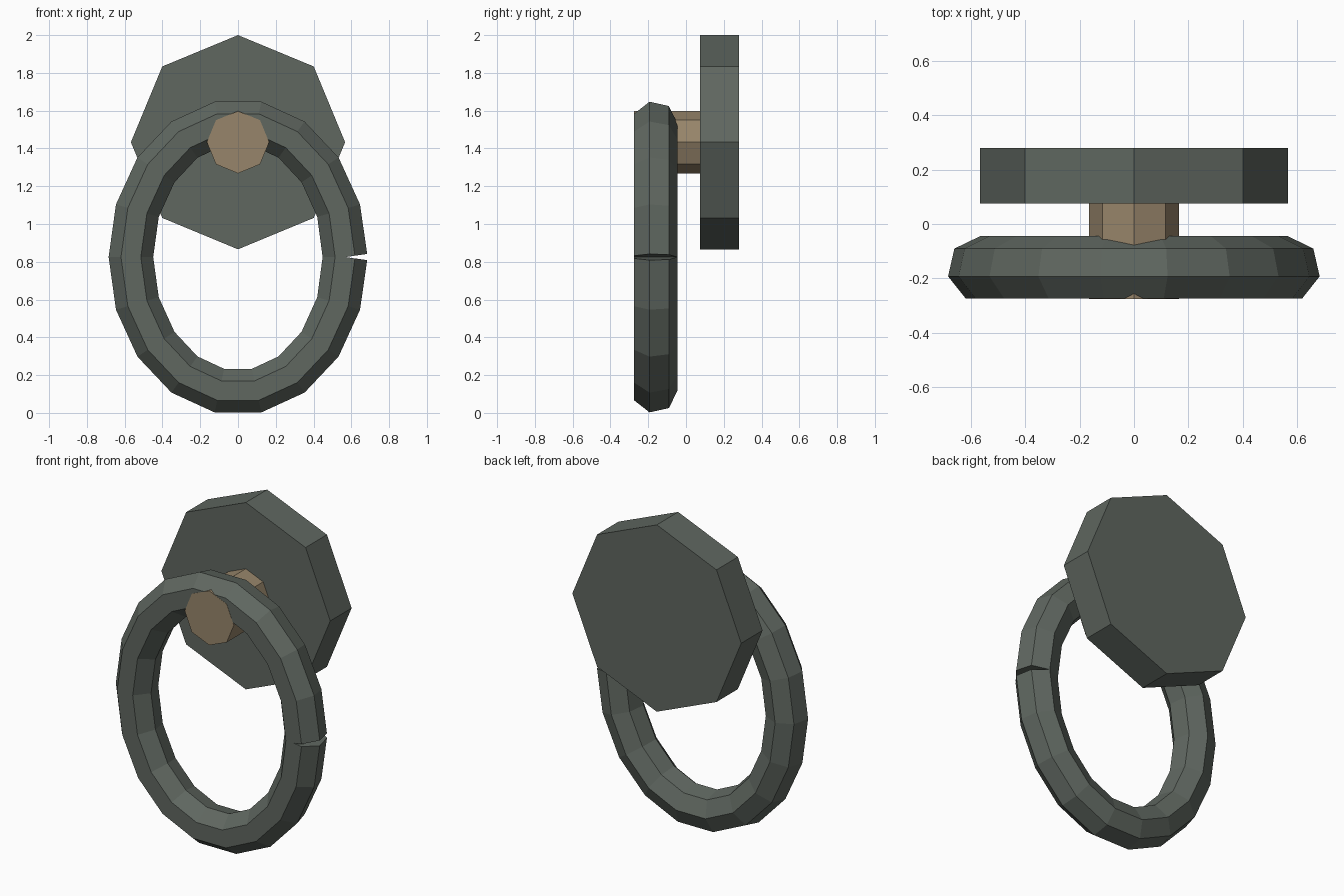
import bpy
import bmesh
from math import cos, sin, pi
from mathutils import Vector

cube = bpy.data.objects.get("Cube")
if cube:
    bpy.data.objects.remove(cube, do_unlink=True)


def make_material(name, rgb):
    mat = bpy.data.materials.new(name)
    mat.use_nodes = True
    mat.diffuse_color = (*rgb, 1)
    mat.node_tree.nodes["Principled BSDF"].inputs["Base Color"].default_value = (*rgb, 1)
    return mat


def octagon_block(name, radius, y_front, y_back, z, mat):
    """Eight-sided prism along y with a corner pointing up."""
    bpy.ops.mesh.primitive_cylinder_add(
        vertices=8, radius=radius, depth=y_back - y_front,
        location=(0, (y_front + y_back) / 2, z), rotation=(pi / 2, 0, 0))
    obj = bpy.context.object
    obj.name = name
    obj.data.materials.append(mat)
    return obj


def open_ring(name, center, rx, rz, tube, segments, sides, mat):
    """Oval hoop swept along an open path, so its square ends leave a notch."""
    path = [center + Vector((rx * cos(2 * pi * i / segments), 0,
                             rz * sin(2 * pi * i / segments)))
            for i in range(segments + 1)]
    steps = [(b - a).normalized() for a, b in zip(path, path[1:])]
    depth = Vector((0, 1, 0))
    bm = bmesh.new()
    loops = []
    for i, point in enumerate(path):
        tangent = steps[max(i - 1, 0)] + steps[min(i, segments - 1)]
        outward = depth.cross(tangent.normalized())
        loops.append([bm.verts.new(point + tube * (
            depth * cos(2 * pi * k / sides) + outward * sin(2 * pi * k / sides)))
            for k in range(sides)])
    for a, b in zip(loops, loops[1:]):
        for k in range(sides):
            n = (k + 1) % sides
            bm.faces.new((a[k], a[n], b[n], b[k]))
    bm.faces.new(loops[0])
    bm.faces.new(loops[-1])
    bmesh.ops.recalc_face_normals(bm, faces=bm.faces)
    mesh = bpy.data.meshes.new(name)
    bm.to_mesh(mesh)
    bm.free()
    mesh.materials.append(mat)
    obj = bpy.data.objects.new(name, mesh)
    bpy.context.collection.objects.link(obj)
    return obj


iron = make_material("dark_iron", (0.115, 0.135, 0.117))
brass = make_material("dull_brass", (0.31, 0.235, 0.145))

# Wall plate and the peg through it
octagon_block("back_plate", 0.567, 0.075, 0.28, 1.433, iron)
octagon_block("peg", 0.165, -0.276, 0.27, 1.433, brass)

# Hanging ring
open_ring("ring", Vector((0, -0.166, 0.825)), 0.567, 0.718, 0.121, 18, 7, iron)
